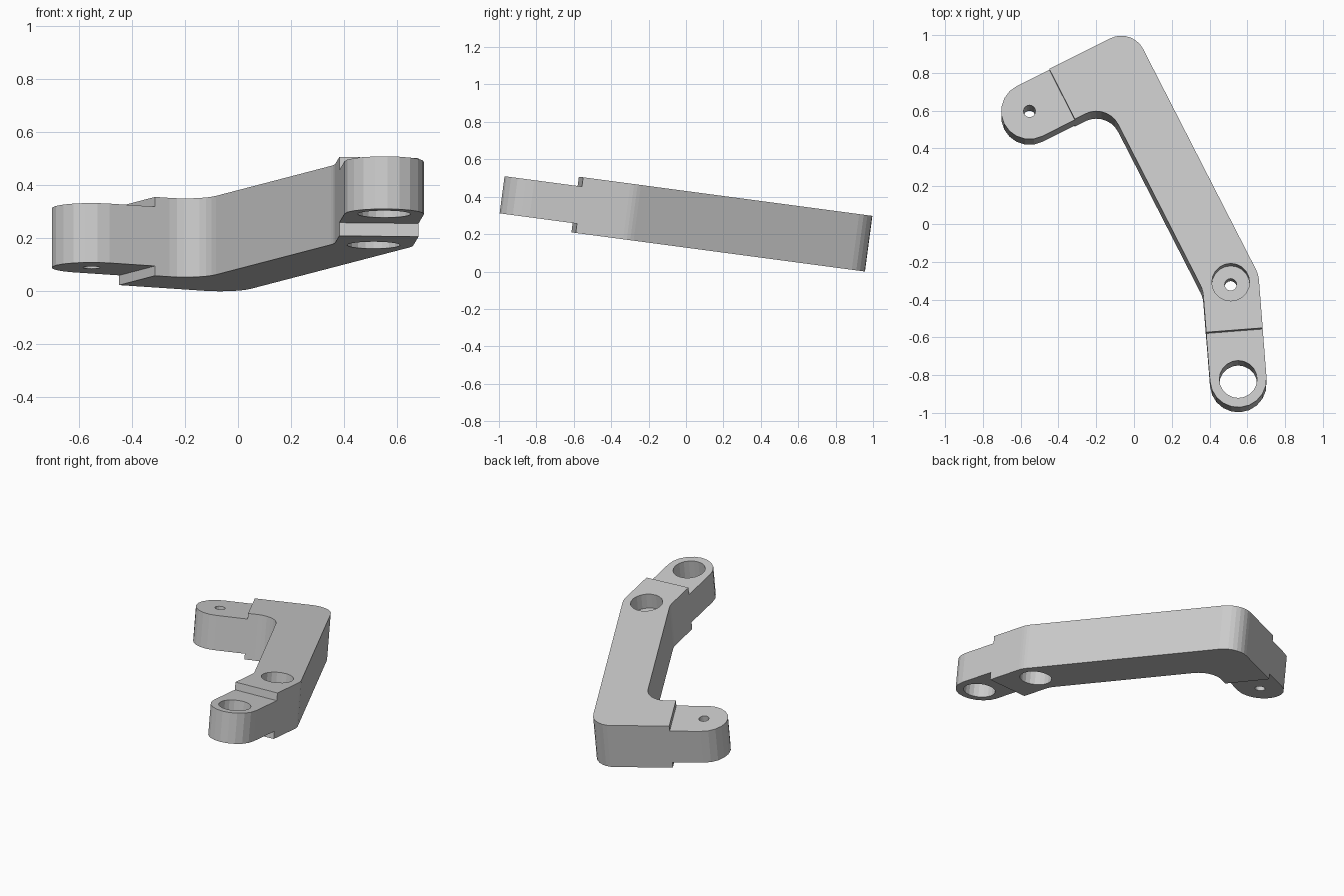
import bpy, bmesh, math
from mathutils import Vector, Matrix

if "Cube" in bpy.data.objects:
    bpy.data.objects.remove(bpy.data.objects["Cube"])

TILT = math.radians(-7.6)
HALF_T = 0.15      # half of slab thickness
HALF_W = 0.15      # half of arm width

# Centreline of the lever in its own tilted plane
END_A = Vector((-0.555, 0.59))
CORNER = Vector((-0.078, 0.831))
PIVOT = Vector((0.51, -0.328))
END_B = Vector((0.55, -0.84))


def perp(d):
    return Vector((-d.y, d.x))


def arc(c, r, a0, a1, n):
    return [c + r * Vector((math.cos(a0 + (a1 - a0) * i / n),
                            math.sin(a0 + (a1 - a0) * i / n))) for i in range(n + 1)]


def bend(p, d0, d1, side, r, n):
    """Rounded corner of the edge offset to one side of a centreline bend."""
    n0, n1 = perp(d0) * side, perp(d1) * side
    corner = p + (n0 + n1) * HALF_W / (1 + n0.dot(n1))
    turn = d0.x * d1.y - d0.y * d1.x
    s = 1 if turn * side > 0 else -1      # fillet centre side
    c = corner + s * (n0 + n1) * r / (1 + n0.dot(n1))
    a0 = math.atan2(-s * n0.y, -s * n0.x)
    delta = math.atan2(turn, d0.dot(d1))
    return arc(c, r, a0, a0 + delta, n)


def prism(name, pts, z0, z1):
    bm = bmesh.new()
    f = bm.faces.new([bm.verts.new((p.x, p.y, z0)) for p in pts])
    ext = bmesh.ops.extrude_face_region(bm, geom=[f])
    bmesh.ops.translate(bm, vec=(0, 0, z1 - z0),
                        verts=[v for v in ext["geom"] if isinstance(v, bmesh.types.BMVert)])
    bmesh.ops.recalc_face_normals(bm, faces=bm.faces)
    me = bpy.data.meshes.new(name)
    bm.to_mesh(me)
    bm.free()
    ob = bpy.data.objects.new(name, me)
    bpy.context.collection.objects.link(ob)
    return ob


def cut(body, pts, z0, z1):
    tool = prism("cutter", pts, z0, z1)
    tool.hide_render = True
    m = body.modifiers.new("cut", 'BOOLEAN')
    m.operation, m.solver, m.object = 'DIFFERENCE', 'EXACT', tool
    bpy.context.view_layer.objects.active = body
    bpy.ops.object.modifier_apply(modifier=m.name)
    bpy.data.objects.remove(tool, do_unlink=True)


def drill(body, c, r, z0, z1, n):
    cut(body, arc(c, r, 0, math.tau, n)[:-1], z0, z1)


def step(body, end, toward, dist, half):
    """Thin an end tab equally from above and below."""
    d = (toward - end).normalized()
    w = perp(d) * 0.3
    a, b = end + d * dist, end - d * 0.3
    box = [a + w, a - w, b - w, b + w]
    cut(body, box, half, 0.4)
    cut(body, box, -0.4, -half)


# Bent lever outline
d0 = (CORNER - END_A).normalized()
d1 = (PIVOT - CORNER).normalized()
d2 = (END_B - PIVOT).normalized()
left = bend(CORNER, d0, d1, 1, 0.13, 7) + bend(PIVOT, d1, d2, 1, 0.15, 3)
right = bend(CORNER, d0, d1, -1, 0.13, 7) + bend(PIVOT, d1, d2, -1, 0.15, 3)
aB = math.atan2(d2.y, d2.x) + math.pi / 2
aA = math.atan2(d0.y, d0.x) - math.pi / 2
outline = (left + arc(END_B, HALF_W, aB, aB - math.pi, 10) + right[::-1]
           + arc(END_A, HALF_W, aA, aA - math.pi, 10))
lever = prism("lever_arm", outline, -HALF_T, HALF_T)

# Stepped end tabs
step(lever, END_A, CORNER, 0.193, 0.113)
step(lever, END_B, PIVOT, 0.257, 0.10)

# Pin hole, eye hole, and pivot counterbored from both faces
drill(lever, END_A, 0.032, -0.4, 0.4, 16)
drill(lever, END_B, 0.10, -0.4, 0.4, 20)
drill(lever, PIVOT, 0.10, 0.05, 0.4, 20)
drill(lever, PIVOT, 0.10, -0.4, -0.05, 20)
drill(lever, PIVOT, 0.032, -0.4, 0.4, 16)

# Tilt into place, standing on the ground
lever.data.transform(Matrix.Rotation(TILT, 4, 'X'))
co = [v.co for v in lever.data.vertices]
mid = [(min(c[i] for c in co) + max(c[i] for c in co)) / 2 for i in range(2)]
lever.data.transform(Matrix.Translation((-mid[0], -mid[1], -min(c.z for c in co))))
